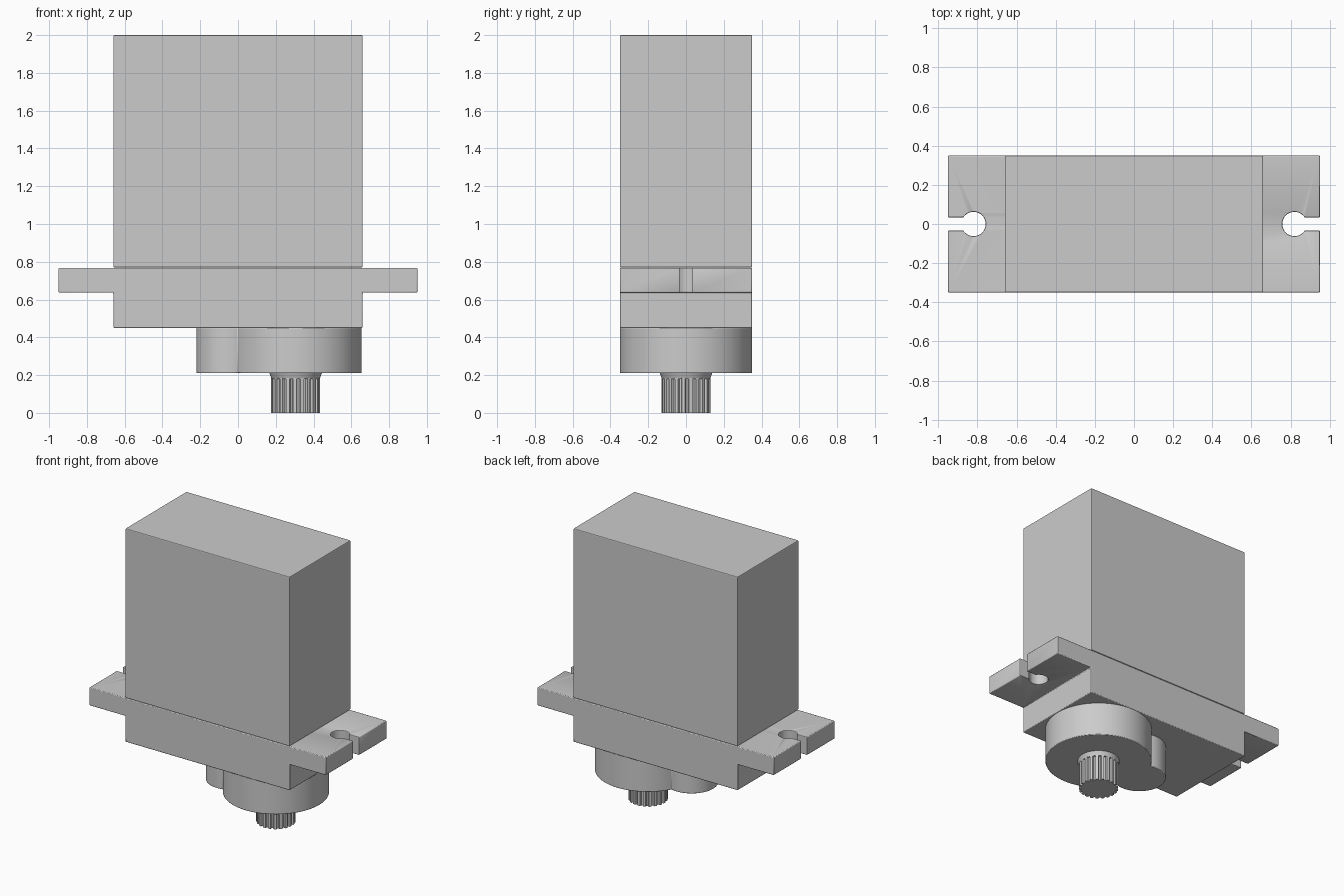
import bpy, bmesh
from math import pi, cos, sin, acos, atan2, sqrt, tau
from mathutils import Vector

if "Cube" in bpy.data.objects:
    bpy.data.objects.remove(bpy.data.objects["Cube"])


def prism(name, pts, direction, bevel=0.0):
    """Extrude a closed 3D outline along a direction."""
    bm = bmesh.new()
    face = bm.faces.new([bm.verts.new(p) for p in pts])
    res = bmesh.ops.extrude_face_region(bm, geom=[face], use_keep_orig=True)
    verts = [v for v in res["geom"] if isinstance(v, bmesh.types.BMVert)]
    bmesh.ops.translate(bm, verts=verts, vec=Vector(direction))
    bmesh.ops.recalc_face_normals(bm, faces=bm.faces)
    mesh = bpy.data.meshes.new(name)
    bm.to_mesh(mesh)
    bm.free()
    ob = bpy.data.objects.new(name, mesh)
    bpy.context.collection.objects.link(ob)
    if bevel:
        add_bevel(ob, bevel)
    return ob


def add_bevel(ob, width):
    m = ob.modifiers.new("edge_round", "BEVEL")
    m.width, m.segments = width, 2
    m.limit_method, m.angle_limit = "ANGLE", 0.6


def smooth(ob):
    bpy.ops.object.select_all(action="DESELECT")
    ob.select_set(True)
    bpy.context.view_layer.objects.active = ob
    bpy.ops.object.shade_smooth_by_angle(angle=0.6)


def arc(cx, r, a0, a1, n, z):
    return [(cx + r * cos(a0 + (a1 - a0) * i / n), r * sin(a0 + (a1 - a0) * i / n), z)
            for i in range(n + 1)]


HX, HY = 0.66, 0.35        # case half sizes
AXIS = 0.305               # output shaft position

# motor case
prism("motor_case", [(-HX, -HY, 0.77), (HX, -HY, 0.77), (HX, HY, 0.77), (-HX, HY, 0.77)],
      (0, 0, 1.23), 0.006)

# gear case with mounting ears: T profile, keyhole slots cut from both ends
tee = [(-HX, 0.45), (HX, 0.45), (HX, 0.637), (0.95, 0.637),
       (0.95, 0.768), (-0.95, 0.768), (-0.95, 0.637), (-HX, 0.637)]
gear_case = prism("gear_case_with_ears", [(x, -HY, z) for x, z in tee], (0, 2 * HY, 0))
for side, label in ((1, "right"), (-1, "left")):
    a = 0.57
    hole = arc(0.82, 0.062, a, tau - a, 40, 0.6)
    hole += [(1.0, -0.033, 0.6), (1.0, 0.033, 0.6)]
    cutter = prism(label + "_slot_cutter", [(side * x, y, z) for x, y, z in hole], (0, 0, 0.3))
    cutter.hide_render = True
    cutter.hide_set(True)
    m = gear_case.modifiers.new(label + "_slot", "BOOLEAN")
    m.operation, m.solver, m.object = "DIFFERENCE", "EXACT", cutter
add_bevel(gear_case, 0.005)
smooth(gear_case)

# gear housing: large round around the shaft merged with a smaller one
R, r, cx = 0.35, 0.174, -0.046
d = AXIS - cx
along = (d * d + R * R - r * r) / (2 * d)
half = sqrt(R * R - along * along)
big = pi - acos(along / R)
small = atan2(half, d - along)
outline = arc(AXIS, R, -big, big, 64, 0.21) + arc(cx, r, small, tau - small, 40, 0.21)[1:-1]
smooth(prism("gear_housing", outline, (0, 0, 0.242), 0.004))

# shaft collar and splined output shaft
bm = bmesh.new()
bmesh.ops.create_cone(bm, cap_ends=True, segments=48, radius1=0.127, radius2=0.14, depth=0.035)
bmesh.ops.translate(bm, verts=bm.verts, vec=(AXIS, 0, 0.1965))
mesh = bpy.data.meshes.new("shaft_collar")
bm.to_mesh(mesh)
bm.free()
collar = bpy.data.objects.new("shaft_collar", mesh)
bpy.context.collection.objects.link(collar)
smooth(collar)

TEETH = 21
spline = []
for i in range(TEETH):
    for frac, rad in ((0.0, 0.115), (0.3, 0.115), (0.42, 0.13), (0.88, 0.13)):
        t = tau * (i + frac) / TEETH
        spline.append((AXIS + rad * cos(t), rad * sin(t), 0))
prism("splined_shaft", spline, (0, 0, 0.185))
